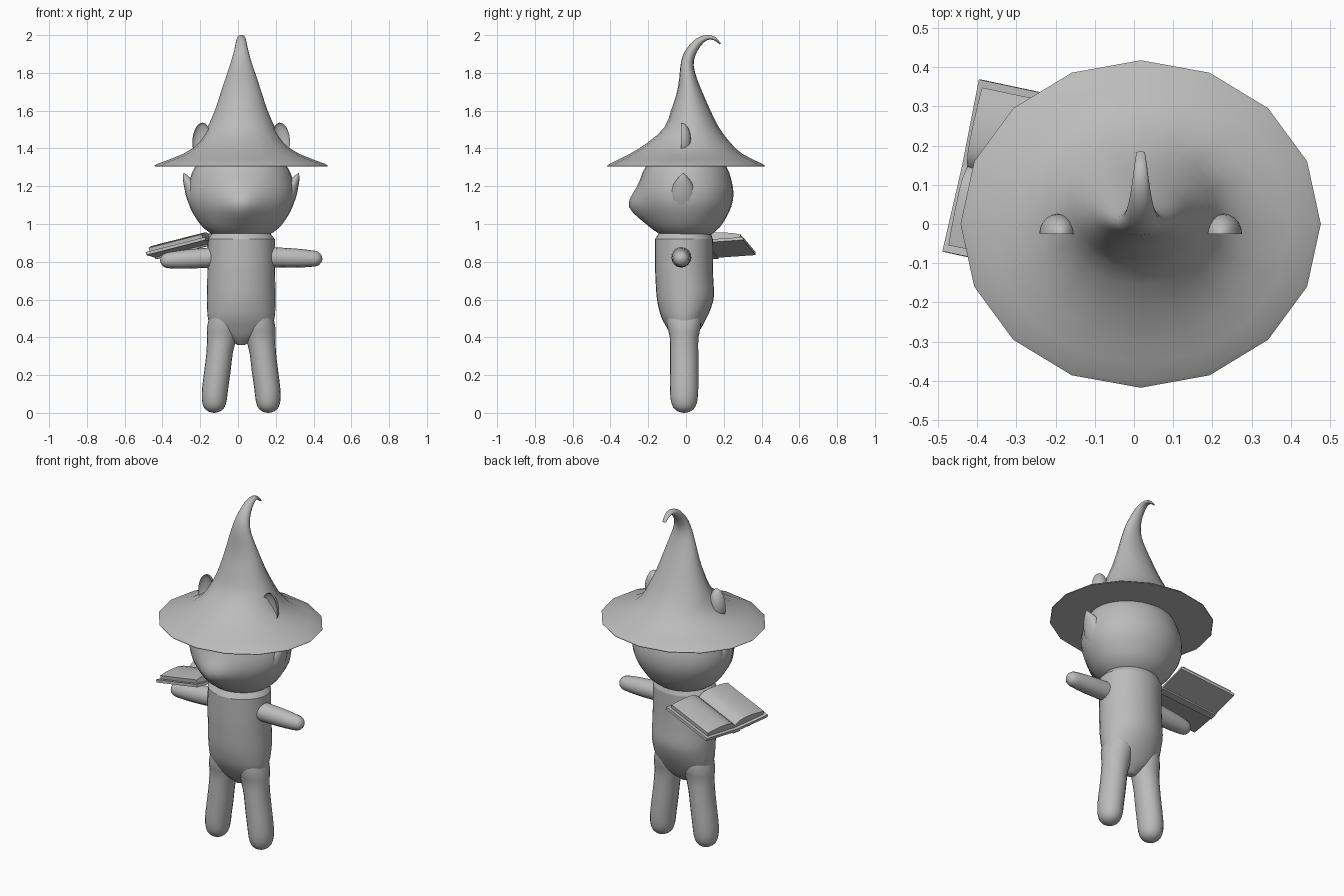
import bpy, bmesh, math
from mathutils import Matrix, Vector

if "Cube" in bpy.data.objects:
    bpy.data.objects.remove(bpy.data.objects["Cube"])

grey = bpy.data.materials.new("soft_grey")
grey.diffuse_color = (0.5, 0.5, 0.5, 1)
grey.use_nodes = True
grey.node_tree.nodes["Principled BSDF"].inputs["Base Color"].default_value = grey.diffuse_color
CX = 0.017  # figure's middle line


def finish(bm, name, matrix=None, smooth=True):
    bmesh.ops.recalc_face_normals(bm, faces=bm.faces[:])
    if matrix:
        bm.transform(matrix)
    me = bpy.data.meshes.new(name)
    bm.to_mesh(me)
    bm.free()
    me.materials.append(grey)
    ob = bpy.data.objects.new(name, me)
    bpy.context.collection.objects.link(ob)
    bpy.context.view_layer.objects.active = ob
    ob.select_set(True)
    if smooth:
        bpy.ops.object.shade_smooth_by_angle(angle=math.radians(40))
    ob.select_set(False)
    return ob


def resample(rings, steps):
    """Catmull-Rom curve through the ring values."""
    out = []
    for i in range(len(rings) - 1):
        p = [rings[max(0, min(len(rings) - 1, i + k))] for k in (-1, 0, 1, 2)]
        for s in range(steps):
            t = s / steps
            out.append([0.5 * (2 * b + (c - a) * t + (2 * a - 5 * b + 4 * c - d) * t * t
                               + (3 * b - a - 3 * c + d) * t ** 3) for a, b, c, d in zip(*p)])
    return out + [list(rings[-1])]


def loft(rings, n=24, steps=3):
    """Rings of (x, y, z, rx, ry, tilt about x in degrees)."""
    bm = bmesh.new()
    loops = []
    for x, y, z, rx, ry, tilt in resample(rings, steps):
        rot = Matrix.Rotation(math.radians(tilt), 3, 'X')
        loops.append([bm.verts.new(Vector((x, y, z)) + rot @ Vector(
            (max(rx, .001) * math.cos(2 * math.pi * k / n), max(ry, .001) * math.sin(2 * math.pi * k / n), 0)))
            for k in range(n)])
    for a, b in zip(loops, loops[1:]):
        for k in range(n):
            bm.faces.new((a[k], a[(k + 1) % n], b[(k + 1) % n], b[k]))
    bm.faces.new(loops[0])
    bm.faces.new(loops[-1])
    return bm


# Hat: wide faceted brim, tall cone, tip curling backwards
finish(loft([
    (CX, 0, 1.305, .457, .417, 0), (CX, 0, 1.318, .445, .405, 0), (CX, 0, 1.37, .31, .30, 0),
    (CX, .015, 1.43, .225, .22, 0), (CX, .03, 1.51, .18, .145, 0), (CX, .025, 1.60, .14, .105, 0),
    (CX, .02, 1.69, .11, .07, 0), (CX, .011, 1.77, .084, .047, 0), (CX, .006, 1.84, .06, .035, -5),
    (CX, .016, 1.89, .045, .031, -18), (CX, .038, 1.93, .035, .027, -32), (CX, .068, 1.964, .028, .022, -52),
    (CX, .11, 1.987, .021, .014, -85), (CX, .15, 1.982, .016, .009, -115),
    (CX, .182, 1.953, .011, .004, -140)], 16, 2), "hat")

# Head with a soft pointed muzzle
bm = loft([(CX, 0, z, r, r * .88, 0) for z, r in (
    (.93, .12), (.955, .168), (1.0, .218), (1.09, .272), (1.17, .285), (1.25, .268), (1.30, .245),
    (1.38, .19), (1.44, .11), (1.465, .01))], 32)
for v in bm.verts:
    if v.co.y < 0:
        v.co.y -= .062 * math.exp(-((v.co.x - CX) / .1) ** 2 - ((v.co.z - 1.09) / .085) ** 2)
finish(bm, "head")

# Torso with a collar edge, fuller at the back of the hips
finish(loft([(CX, y, z, rx, ry, 0) for y, z, rx, ry in (
    (-.012, .36, .02, .02), (-.01, .40, .09, .06), (-.01, .44, .155, .085), (-.01, .50, .176, .118),
    (-.006, .56, .181, .14), (-.004, .62, .182, .152), (-.008, .70, .18, .153), (-.011, .78, .179, .153),
    (-.011, .92, .178, .153))], 32), "torso")
finish(loft([(CX, -.011, .92, .178, .153, 0), (CX, -.005, .955, .15, .135, 0)], 32, 1), "neck")

for s, side in ((-1, "left"), (1, "right")):
    # Leg, spreading towards a rounded foot
    finish(loft([(CX + s * x, -.01, z, rx, ry, 0) for x, z, rx, ry in (
        (.143, .0, .004, .004), (.143, .008, .032, .034), (.143, .03, .055, .058), (.142, .07, .066, .071),
        (.138, .13, .069, .075), (.126, .22, .070, .075), (.114, .32, .070, .075), (.102, .40, .079, .076),
        (.095, .46, .085, .09), (.095, .52, .07, .09))], 20, 2), side + "_leg")

    # Arm, straight out to the side with a rounded hand
    tip = Vector((.447, -.025, .815)) if s > 0 else Vector((-.413, -.03, .805))
    base = Vector((CX + s * .12, -.025, .825))
    d = tip - base
    L = d.length
    bm = loft([(0, 0, z, r, r, 0) for z, r in (
        (0, .054), (L * .5, .051), (L - .06, .044), (L - .025, .037), (L - .007, .021), (L, .002))], 16, 2)
    finish(bm, side + "_arm", Matrix.Translation(base) @ d.to_track_quat('Z', 'Y').to_matrix().to_4x4())

    # Cheek tuft pointing up and out
    finish(loft([(CX + s * x, -.015, z, rx, ry, 0) for x, z, rx, ry in (
        (.225, 1.06, .03, .04), (.24, 1.13, .047, .07), (.257, 1.19, .044, .06),
        (.283, 1.235, .025, .035), (.304, 1.27, .002, .002))], 16, 2), side + "_cheek_tuft")

    # Ear: half-round shell with a hollow front
    bm = bmesh.new()
    bmesh.ops.create_uvsphere(bm, u_segments=20, v_segments=12, radius=1)
    for v in bm.verts:
        x, y, z = v.co
        v.co = (x * .046, y * (.052 if y > 0 else -.025), z * .09)
    ear = Matrix.Translation((CX + s * .212, -.026, 1.447)) @ Matrix.Rotation(s * math.radians(-6), 4, 'Y')
    finish(bm, side + "_ear", ear)


# Open book: two covers and two page blocks, tilted beside the body
book = (Matrix.Translation((-.28, .115, .868)) @ Matrix.Rotation(math.radians(-12), 4, 'Z')
        @ Matrix.Rotation(math.radians(-14), 4, 'Y'))


def slab(name, profile, half, tilt, s):
    bm = bmesh.new()
    ends = [[bm.verts.new((x, s * y, z)) for y, z in profile] for x in (-half, half)]
    n = len(profile)
    for k in range(n):
        bm.faces.new((ends[0][k], ends[0][(k + 1) % n], ends[1][(k + 1) % n], ends[1][k]))
    for e in ends:
        bm.faces.new(e)
    finish(bm, name, book @ Matrix.Rotation(math.radians(s * tilt), 4, 'X'))


for s, side in ((-1, "near"), (1, "far")):
    slab(side + "_cover", [(0, -.008), (.225, -.008), (.225, .008), (0, .008)], .165, 4, s)
    slab(side + "_pages", [(0, .008), (.205, .008), (.208, .028), (.17, .037), (.12, .045), (.07, .048),
                           (.035, .043), (.012, .03), (0, .016)], .148, 4, s)
slab("book_spine", [(-.025, -.014), (.025, -.014), (.025, 0), (-.025, 0)], .165, 0, 1)
